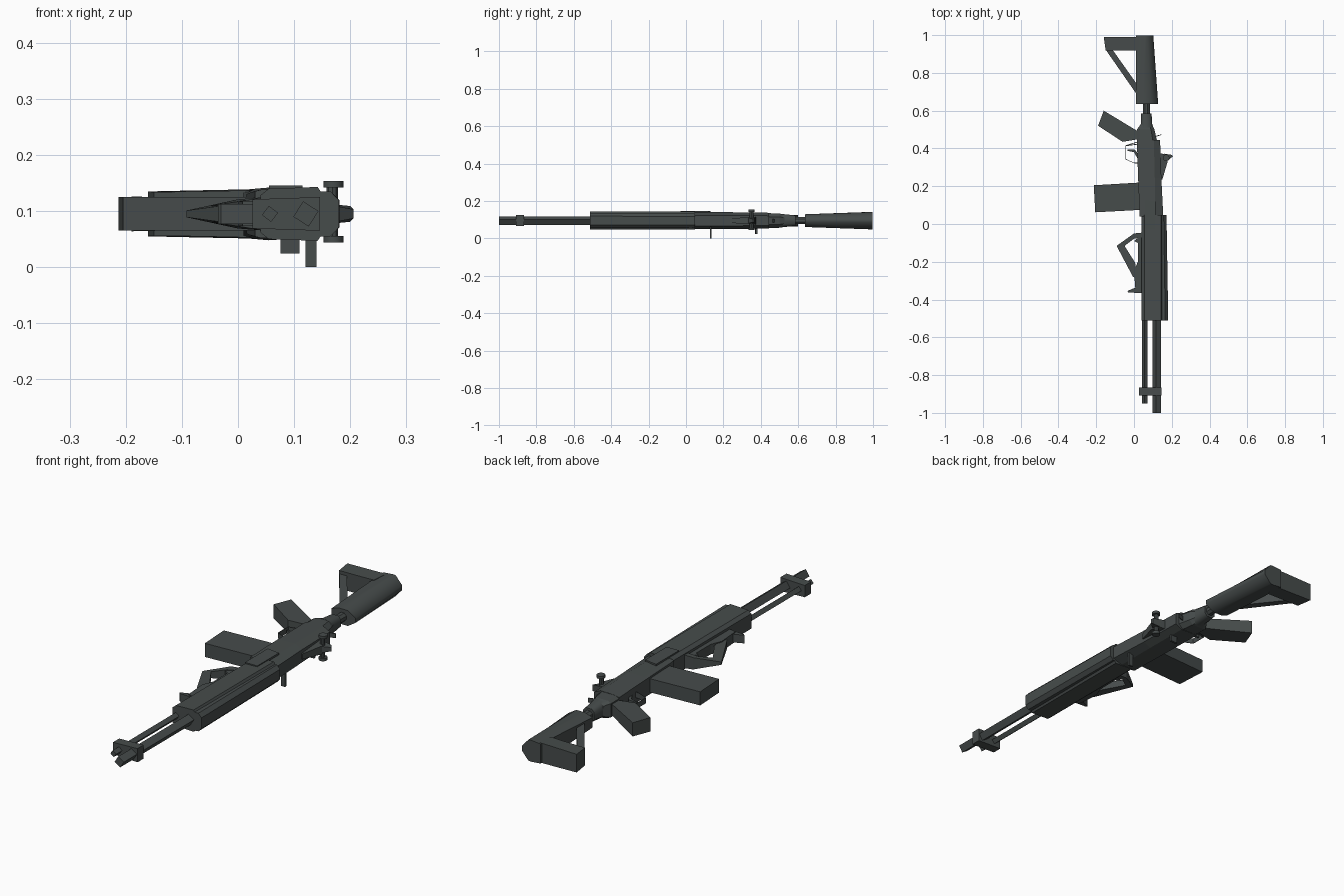
import bpy, bmesh, math
from mathutils import Vector

ZC = 0.095  # plane of symmetry of the whole model

metal = bpy.data.materials.new("dark_grey_metal")
metal.diffuse_color = (0.062, 0.072, 0.071, 1)


def finish(name, bm):
    bmesh.ops.recalc_face_normals(bm, faces=bm.faces[:])
    me = bpy.data.meshes.new(name)
    bm.to_mesh(me)
    bm.free()
    me.materials.append(metal)
    ob = bpy.data.objects.new(name, me)
    bpy.context.collection.objects.link(ob)
    return ob


def loft(name, rings):
    """Skin a closed solid through rings of equal point count."""
    bm = bmesh.new()
    vs = [[bm.verts.new(p) for p in r] for r in rings]
    n = len(vs[0])
    for a, b in zip(vs, vs[1:]):
        for i in range(n):
            j = (i + 1) % n
            bm.faces.new((a[i], a[j], b[j], b[i]))
    bm.faces.new(vs[0])
    bm.faces.new(vs[-1])
    return finish(name, bm)


def plate(name, pts, z0, z1):
    """Prism from an outline in the xy plane."""
    return loft(name, [[(x, y, z) for x, y in pts] for z in (z0, z1)])


def sym(name, pts):
    """Prism with its own half-thickness at each outline point (x, y, half)."""
    return loft(name, [[(x, y, ZC + s * h) for x, y, h in pts] for s in (-1, 1)])


def bar(name, sections):
    """Loft along y: each section is (y, [(x, half z), ...]) listed bottom to top."""
    return loft(name, [[(x, y, ZC + h) for x, h in sec] +
                       [(x, y, ZC - h) for x, h in reversed(sec)] for y, sec in sections])


def rod(name, a, b, r, sides, turn=0.0, r2=None):
    a, b = Vector(a), Vector(b)
    q = (b - a).to_track_quat('Z', 'Y')
    rings = []
    for c, rad in ((a, r), (b, r if r2 is None else r2)):
        rings.append([c + q @ Vector((rad * math.cos(turn + math.tau * i / sides),
                                      rad * math.sin(turn + math.tau * i / sides), 0))
                      for i in range(sides)])
    return loft(name, rings)


def smooth(ob, angle):
    bpy.ops.object.select_all(action='DESELECT')
    ob.select_set(True)
    bpy.context.view_layer.objects.active = ob
    bpy.ops.object.shade_smooth_by_angle(angle=math.radians(angle))


# Stock: ridged tube, butt and diagonal strut
smooth(bar("stock_tube", [
    (0.636, [(0.01, 0.022), (0.045, 0.034), (0.09, 0.034), (0.128, 0.010)]),
    (0.998, [(0.01, 0.043), (0.055, 0.047), (0.07, 0.046), (0.102, 0.010)])]), 50)
bar("stock_butt", [
    (0.918, [(-0.150, 0.039), (-0.07, 0.040), (0.02, 0.042)]),
    (0.99, [(-0.160, 0.040), (-0.07, 0.042), (0.03, 0.044)])])
sym("stock_strut", [(-0.148, 0.92, 0.025), (-0.112, 0.92, 0.025),
                    (0.012, 0.745, 0.018), (0.012, 0.69, 0.018)])

# Buffer tube and rear of the receiver
rod("buffer_tube", (0.065, 0.57, ZC), (0.065, 0.66, ZC), 0.02, 8, 0.39)
smooth(bar("receiver_neck", [
    (0.51, [(0.035, 0.025), (0.05, 0.036), (0.085, 0.036), (0.098, 0.02)]),
    (0.585, [(0.038, 0.015), (0.05, 0.028), (0.08, 0.028), (0.093, 0.015)])]), 50)
bar("receiver_rear", [
    (0.44, [(0.015, 0.03), (0.03, 0.040), (0.10, 0.040), (0.122, 0.02)]),
    (0.50, [(0.015, 0.03), (0.03, 0.038), (0.09, 0.038), (0.108, 0.02)]),
    (0.53, [(0.037, 0.022), (0.05, 0.030), (0.08, 0.030), (0.095, 0.015)])])

# Receiver body with sloped upper edges
bar("receiver", [
    (0.04, [(0.03, 0.040), (0.04, 0.043), (0.11, 0.045), (0.155, 0.028)]),
    (0.24, [(0.022, 0.038), (0.035, 0.042), (0.11, 0.045), (0.145, 0.028)]),
    (0.445, [(0.015, 0.035), (0.03, 0.040), (0.105, 0.042), (0.138, 0.026)])])
plate("side_cover", [(0.055, -0.03), (0.115, -0.03), (0.115, 0.12), (0.055, 0.13)],
      0.136, 0.146)

# Pistol grip and magazine
sym("pistol_grip", [(-0.16, 0.60, 0.030), (0.03, 0.485, 0.024),
                    (0.03, 0.45, 0.024), (-0.06, 0.435, 0.028), (-0.19, 0.52, 0.031)])
sym("magazine", [(-0.213, 0.205, 0.030), (0.04, 0.22, 0.030),
                 (0.04, 0.075, 0.030), (-0.205, 0.062, 0.030)])

# Trigger and its thin guard
guard = [(0.02, 0.425), (-0.046, 0.416), (-0.046, 0.345), (0.0, 0.325), (0.02, 0.325)]
for i, (a, b) in enumerate(zip(guard, guard[1:])):
    plate(f"trigger_guard_{i}", [a, b, (b[0] + 0.003, b[1] - 0.004),
                                (a[0] + 0.003, a[1] - 0.004)], ZC - 0.012, ZC + 0.012)
plate("trigger", [(-0.035, 0.395), (0.005, 0.393), (0.03, 0.36), (0.02, 0.345),
                  (0.0, 0.38), (-0.035, 0.388)], ZC - 0.008, ZC + 0.008)
plate("selector_pin", [(-0.046, 0.416), (0.145, 0.475), (0.145, 0.471), (-0.046, 0.412)],
      ZC - 0.01, ZC + 0.01)

# Handguard with a raised, sloped top
bar("handguard", [(y, [(0.04, 0.033), (0.055, 0.045), (0.142, 0.048), (0.15, 0.036)])
                  for y in (-0.512, 0.048)])
bar("handguard_rail", [
    (-0.512, [(0.14, 0.040), (0.165, 0.040), (0.180, 0.024)]),
    (-0.49, [(0.14, 0.040), (0.165, 0.040), (0.181, 0.024)]),
    (0.048, [(0.14, 0.038), (0.157, 0.038), (0.172, 0.022)])])

# Barrel, lower tube and the block that joins them
rod("barrel", (0.121, -0.45, ZC), (0.121, -1.0, ZC), 0.023, 4, 0.22)
rod("lower_tube", (0.057, -0.45, ZC), (0.057, -0.95, ZC), 0.0145, 4, 0.12)
bar("front_block", [(y, [(0.026, 0.026), (0.146, 0.030)]) for y in (-0.908, -0.865)])

# Folding foregrip: two arms meeting at a ridge plus a foot
sym("foregrip_rear_arm", [(-0.092, -0.116, 0.006), (0.0, -0.05, 0.026),
                          (0.05, -0.045, 0.03), (0.05, -0.07, 0.03),
                          (0.0, -0.078, 0.022), (-0.05, -0.116, 0.014)])
sym("foregrip_front_arm", [(-0.092, -0.116, 0.006), (-0.05, -0.116, 0.014),
                           (0.006, -0.205, 0.018), (0.02, -0.29, 0.018),
                           (-0.005, -0.28, 0.018)])
plate("foregrip_mount", [(0.0, -0.09), (0.05, -0.05), (0.05, -0.365), (0.008, -0.355),
                         (0.0, -0.25), (0.02, -0.2), (0.02, -0.1)], ZC - 0.022, ZC + 0.022)
plate("foregrip_foot", [(0.04, -0.33), (0.0, -0.34), (-0.036, -0.355), (-0.03, -0.362),
                        (0.045, -0.367)], ZC - 0.018, ZC + 0.018)

# Rear sight: bracket, cross knobs and peep post
sym("sight_bracket", [(0.13, 0.375, 0.02), (0.165, 0.37, 0.02), (0.178, 0.33, 0.018),
                      (0.15, 0.235, 0.012), (0.13, 0.235, 0.012)])
rod("sight_axle", (0.168, 0.35, 0.05), (0.168, 0.35, 0.148), 0.010, 8)
for side, z in (("left", 0.142), ("right", 0.044)):
    smooth(rod(f"sight_knob_{side}", (0.17, 0.35, z), (0.17, 0.35, z + 0.012), 0.018, 10), 40)
sym("sight_post", [(0.16, 0.372, 0.018), (0.20, 0.366, 0.014),
                   (0.206, 0.358, 0.008), (0.165, 0.325, 0.016)])

# Side handles below the body
plate("charging_handle", [(0.12, 0.127), (0.14, 0.127), (0.14, 0.137), (0.12, 0.137)],
      0.0, 0.07)
plate("selector_lever", [(0.076, 0.37), (0.11, 0.372), (0.11, 0.382), (0.076, 0.38)],
      0.024, 0.07)
